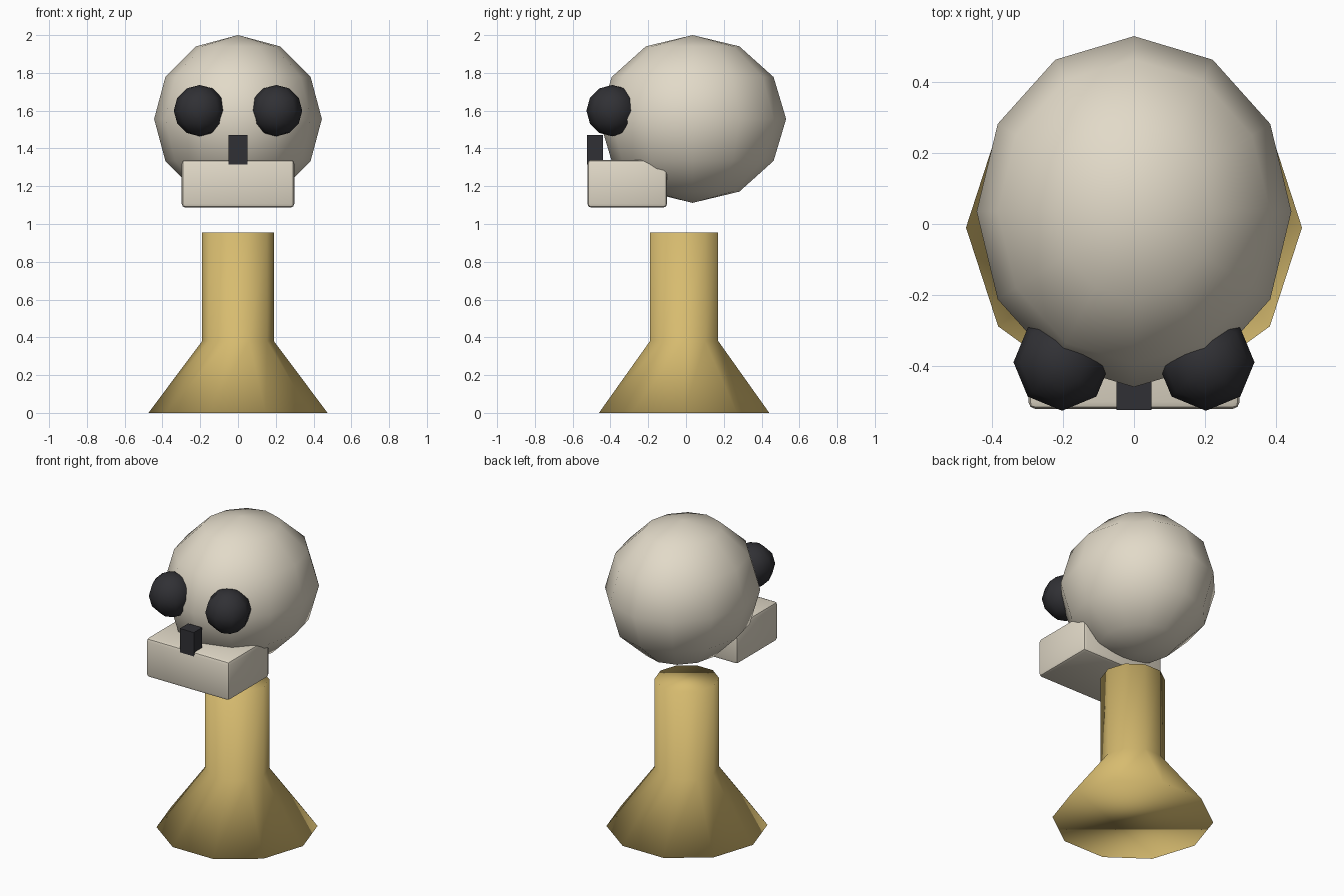
import bpy, bmesh
from math import cos, sin, tau, radians

if "Cube" in bpy.data.objects:
    bpy.data.objects.remove(bpy.data.objects["Cube"])


def material(name, rgb):
    m = bpy.data.materials.new(name)
    m.diffuse_color = (*rgb, 1)
    m.use_nodes = True
    m.node_tree.nodes["Principled BSDF"].inputs["Base Color"].default_value = m.diffuse_color
    return m


bone = material("bone", (0.76, 0.70, 0.58))
dark = material("dark", (0.03, 0.03, 0.035))
gold = material("gold", (0.68, 0.50, 0.16))


def add_object(name, bm, mat, smooth=True):
    bmesh.ops.recalc_face_normals(bm, faces=bm.faces[:])
    for f in bm.faces:
        f.smooth = smooth
    mesh = bpy.data.meshes.new(name)
    bm.to_mesh(mesh)
    bm.free()
    mesh.materials.append(mat)
    ob = bpy.data.objects.new(name, mesh)
    bpy.context.collection.objects.link(ob)
    return ob


def ball(name, centre, radii, segments, mat):
    bm = bmesh.new()
    bmesh.ops.create_uvsphere(bm, u_segments=segments, v_segments=6, radius=1)
    bmesh.ops.scale(bm, vec=radii, verts=bm.verts)
    bmesh.ops.translate(bm, vec=centre, verts=bm.verts)
    return add_object(name, bm, mat)


def box(name, low, high, mat):
    bm = bmesh.new()
    bmesh.ops.create_cube(bm, size=1)
    bmesh.ops.scale(bm, vec=[b - a for a, b in zip(low, high)], verts=bm.verts)
    bmesh.ops.translate(bm, vec=[(a + b) / 2 for a, b in zip(low, high)], verts=bm.verts)
    return add_object(name, bm, mat, smooth=False)


# ten-sided stand: flared foot and straight neck, capped at both ends
bm = bmesh.new()
sides = 10
rings = [[bm.verts.new((r * cos(tau * i / sides), r * sin(tau * i / sides) - 0.01, z))
          for i in range(sides)]
         for r, z in [(0.474, 0), (0.19, 0.38), (0.19, 0.955)]]
for a, b in zip(rings, rings[1:]):
    for i in range(sides):
        j = (i + 1) % sides
        bm.faces.new((a[i], a[j], b[j], b[i]))
bm.faces.new(rings[0][::-1])
bm.faces.new(rings[-1])
add_object("stand", bm, gold)

# cranium
ball("cranium", (0, 0.035, 1.556), (0.444, 0.495, 0.444), 12, bone)

# eye sockets
for side, x in (("left", -0.203), ("right", 0.203)):
    ball("eye_socket_" + side, (x, -0.39, 1.6), (0.137, 0.137, 0.136), 8, dark)

# jaw with rounded edges
jaw = box("jaw", (-0.298, -0.522, 1.087), (0.298, -0.10, 1.34), bone)
bevel = jaw.modifiers.new("rounded_edges", "BEVEL")
bevel.width = 0.02
bevel.segments = 2
bpy.context.view_layer.objects.active = jaw
jaw.select_set(True)
bpy.ops.object.modifier_apply(modifier=bevel.name)
bpy.ops.object.shade_smooth_by_angle(angle=radians(40))

# nose
box("nose", (-0.05, -0.525, 1.315), (0.05, -0.44, 1.47), dark)
